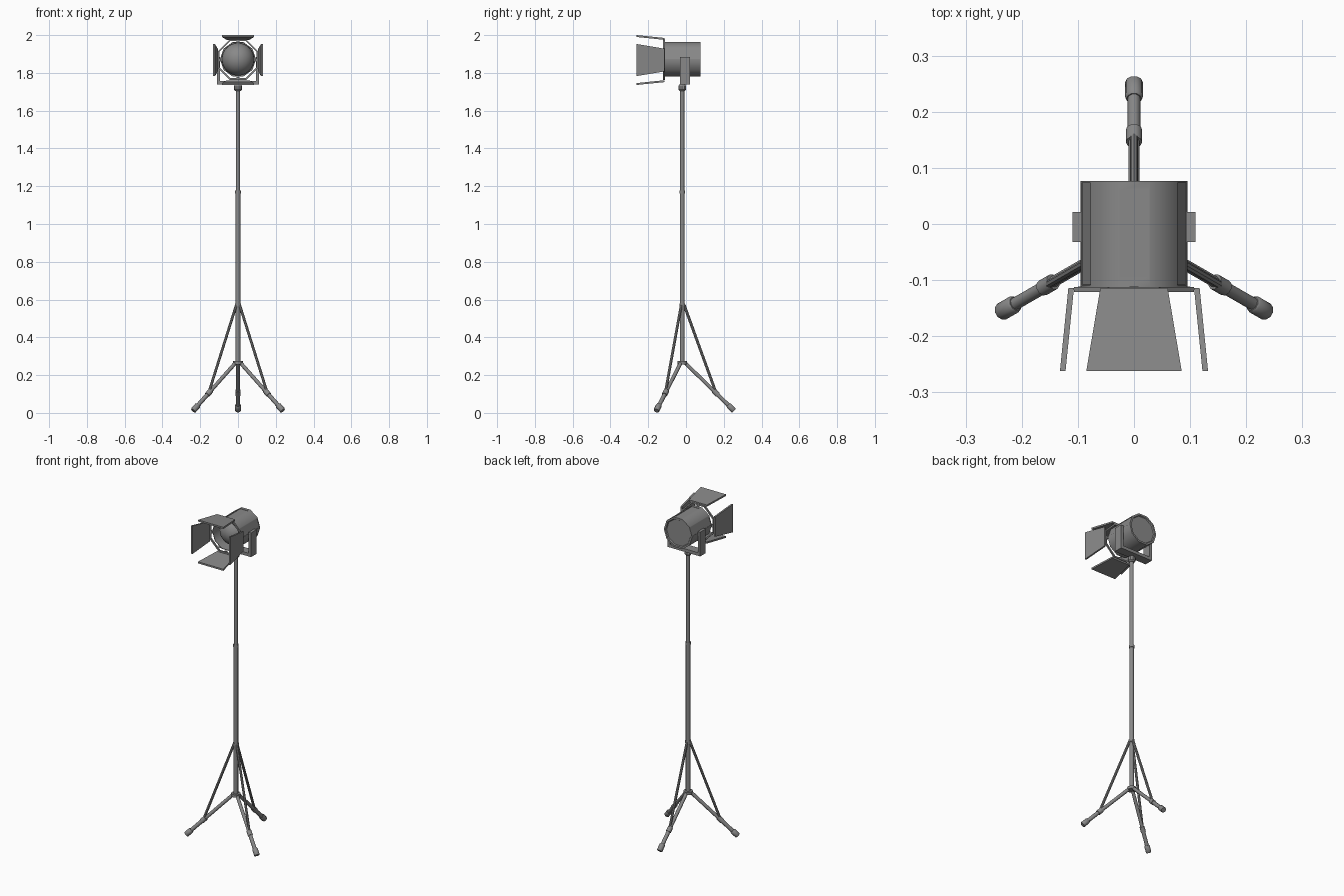
import bpy, bmesh, math
from mathutils import Vector, Matrix

if "Cube" in bpy.data.objects:
    bpy.data.objects.remove(bpy.data.objects["Cube"])

CZ = 1.87           # lamp axis height
PY = -0.02          # stand centre in y

dark = bpy.data.materials.new("dark_metal")
dark.diffuse_color = (0.25, 0.25, 0.25, 1)
dark.use_nodes = True
dark.node_tree.nodes["Principled BSDF"].inputs["Base Color"].default_value = dark.diffuse_color


def finish(name, bm, smooth=30):
    bmesh.ops.recalc_face_normals(bm, faces=bm.faces[:])
    me = bpy.data.meshes.new(name)
    bm.to_mesh(me)
    bm.free()
    me.materials.append(dark)
    ob = bpy.data.objects.new(name, me)
    bpy.context.collection.objects.link(ob)
    bpy.ops.object.select_all(action='DESELECT')
    ob.select_set(True)
    bpy.context.view_layer.objects.active = ob
    bpy.ops.object.shade_smooth_by_angle(angle=math.radians(smooth))
    return ob


def turned(origin, axis, stations, n=10, phase=0.0, loop=False):
    """Sweep n-sided rings of (distance, radius) along an axis."""
    o, a = Vector(origin), Vector(axis).normalized()
    u = a.cross(Vector((0, 0, 1)))
    u = u.normalized() if u.length > 1e-4 else Vector((1, 0, 0))
    v = u.cross(a)
    bm = bmesh.new()
    rings = []
    for d, r in stations:
        rings.append([bm.verts.new(o + a * d + r * (u * math.cos(t) + v * math.sin(t)))
                      for t in (phase + 2 * math.pi * i / n for i in range(n))])
    pairs = list(zip(rings, rings[1:]))
    if loop:
        pairs.append((rings[-1], rings[0]))
    else:
        bm.faces.new(rings[0])
        bm.faces.new(rings[-1])
    for p, q in pairs:
        for i in range(n):
            j = (i + 1) % n
            bm.faces.new((p[i], p[j], q[j], q[i]))
    return bm


def rod(name, p, q, r, n=10):
    d = Vector(q) - Vector(p)
    return finish(name, turned(p, d, [(0, r), (d.length, r)], n), 40)


def box(name, lo, hi):
    bm = bmesh.new()
    bmesh.ops.create_cube(bm, size=1)
    lo, hi = Vector(lo), Vector(hi)
    for v in bm.verts:
        v.co = (lo + hi) / 2 + v.co * (hi - lo)
    return finish(name, bm)


# Lamp housing: ten-sided can, hollow front, recessed back, sunken top and side panels
bm = turned((0, 0, CZ + 0.002), (0, 1, 0),
            [(-0.02, 0.092), (-0.112, 0.092), (-0.112, 0.095),
             (0.077, 0.095), (0.077, 0.084), (0.071, 0.080)])
bmesh.ops.recalc_face_normals(bm, faces=bm.faces[:])
bm.normal_update()
panels = []
for f in bm.faces:
    c = f.calc_center_median()
    outer = abs(f.normal.y) < 0.1 and f.normal.dot(c - Vector((0, c.y, CZ))) > 0
    if outer and (f.normal.z > 0.99 or 0.2 < f.normal.z < 0.4):
        panels.append((f, f.normal.z > 0.99))
for f, top in panels:
    bmesh.ops.inset_individual(bm, faces=[f], thickness=0.005)
    if top:
        for v in f.verts:
            v.co.y = -0.0175 + (v.co.y + 0.0175) * 0.84
    bmesh.ops.inset_individual(bm, faces=[f], thickness=0.0005, depth=-0.002)
finish("lamp_housing", bm, 40)

# Round lens sitting inside the can
bm = bmesh.new()
bmesh.ops.create_uvsphere(bm, u_segments=24, v_segments=16, radius=0.086)
bm.transform(Matrix.Translation((0, -0.027, CZ + 0.002)))
finish("lens", bm)

# Octagonal barn door frame
k = 1 / math.cos(math.pi / 8)
finish("door_frame", turned((0, 0, CZ), (0, 1, 0),
       [(-0.121, 0.107 * k), (-0.112, 0.107 * k), (-0.112, 0.098 * k), (-0.121, 0.098 * k)],
       8, math.pi / 8, True))

# Four flared barn doors with small lugs, turned about the lamp axis
for i, side in enumerate(("top", "right", "bottom", "left")):
    rot = Matrix.Translation((0, 0, CZ - 0.002)) @ Matrix.Rotation(i * math.pi / 2, 4, 'Y')
    bm = bmesh.new()
    quad = [(-0.06, -0.114, 0.117), (0.06, -0.114, 0.117),
            (0.085, -0.262, 0.132), (-0.085, -0.262, 0.132)]
    up = [bm.verts.new(p) for p in quad]
    dn = [bm.verts.new((x, y, z - 0.01)) for x, y, z in quad]
    bm.faces.new(up)
    bm.faces.new(dn)
    for a in range(4):
        b = (a + 1) % 4
        bm.faces.new((up[a], up[b], dn[b], dn[a]))
    bm.transform(rot)
    finish(side + "_barn_door", bm)
    lug = box(side + "_frame_lug", (-0.008, -0.119, 0.09), (0.008, -0.111, 0.1))
    lug.data.transform(rot)

# Yoke
box("yoke_bar", (-0.11, -0.032, 1.738), (0.11, 0.021, 1.757))
for s, side in ((-1, "left"), (1, "right")):
    xs = sorted((s * 0.094, s * 0.11))
    box(side + "_yoke_arm", (xs[0], -0.032, 1.757), (xs[1], 0.021, 1.885))

# Pole, collars and hub
finish("yoke_socket", turned((0, PY, 0), (0, 0, 1),
       [(1.704, 0.015), (1.712, 0.021), (1.73, 0.021), (1.739, 0.016)]))
rod("upper_pole", (0, PY, 1.16), (0, PY, 1.71), 0.0115)
rod("lower_pole", (0, PY, 0.262), (0, PY, 1.17), 0.013)
rod("pole_collar", (0, PY, 1.161), (0, PY, 1.177), 0.0155)
rod("brace_collar", (0, PY, 0.562), (0, PY, 0.58), 0.0165)
rod("leg_hub", (0, PY, 0.257), (0, PY, 0.274), 0.026)

# Three legs with braces, clamps and rubber feet
for i, deg in enumerate((90, 210, 330), 1):
    c, s = math.cos(math.radians(deg)), math.sin(math.radians(deg))

    def at(r, z):
        return Vector((c * r, PY + s * r, z))

    a, b = at(0.014, 0.266), at(0.274, 0.012)
    rod(f"leg_{i}_upper", a, a.lerp(b, 0.65), 0.01)
    rod(f"leg_{i}_lower", a.lerp(b, 0.6), b, 0.0112)
    rod(f"leg_{i}_clamp", a.lerp(b, 0.585), a.lerp(b, 0.67), 0.0145)
    d = (b - a).length
    finish(f"leg_{i}_foot", turned(a, b - a,
           [(d - 0.042, 0.013), (d - 0.038, 0.016), (d - 0.003, 0.016), (d, 0.014)]), 40)
    rod(f"leg_{i}_brace", at(0.01, 0.572), at(0.177, 0.112), 0.0075, 8)
